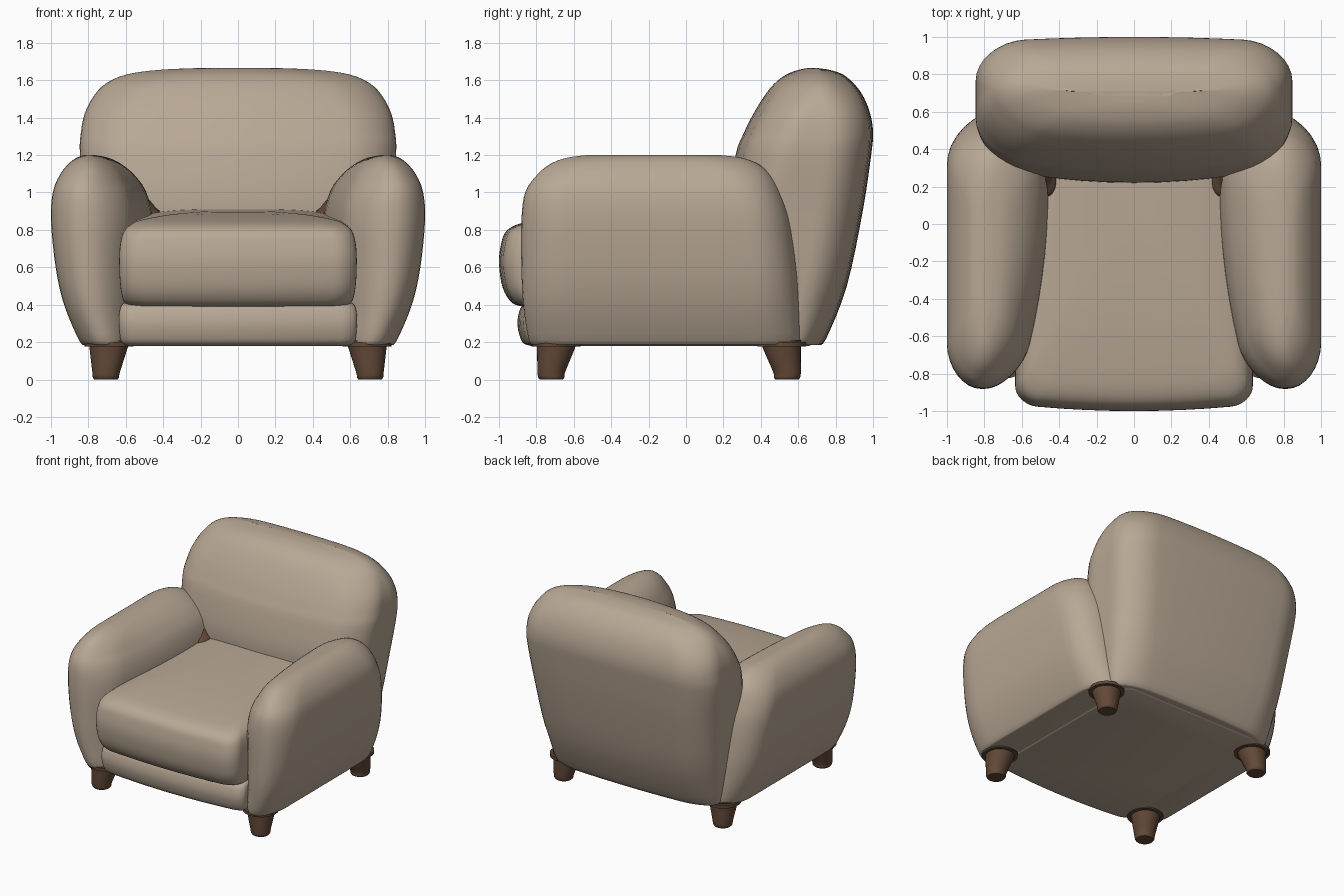
import bpy
import bmesh
from math import sin, cos, pi
from mathutils import Vector

cube = bpy.data.objects.get("Cube")
if cube:
    bpy.data.objects.remove(cube, do_unlink=True)


def material(name, rgb):
    mat = bpy.data.materials.new(name)
    mat.use_nodes = True
    mat.diffuse_color = (*rgb, 1)
    mat.node_tree.nodes["Principled BSDF"].inputs["Base Color"].default_value = (*rgb, 1)
    return mat


FABRIC = material("beige fabric", (0.48, 0.39, 0.30))
WOOD = material("dark brown wood", (0.12, 0.065, 0.038))


def spline_rows(rows, steps):
    """Smooth the list of section sizes with a Catmull-Rom curve."""
    out = []
    last = len(rows) - 1
    for i in range(last):
        a, b, c, d = (rows[min(max(j, 0), last)] for j in range(i - 1, i + 3))
        for s in range(steps):
            t = s / steps
            out.append([0.5 * (2 * q + (r - p) * t + (2 * p - 5 * q + 4 * r - e) * t ** 2
                               + (3 * q - p - 3 * r + e) * t ** 3)
                        for p, q, r, e in zip(a, b, c, d)])
    return out + [list(rows[-1])]


def rounded_ring(x0, x1, y0, y1, rx, ry, arc=9, edge=8):
    """Rounded rectangle with elliptical corners and divided straight edges."""
    rx, ry = min(rx, (x1 - x0) * 0.48), min(ry, (y1 - y0) * 0.48)
    corners = [(x1 - rx, y1 - ry), (x0 + rx, y1 - ry), (x0 + rx, y0 + ry), (x1 - rx, y0 + ry)]
    arcs = []
    for k, (cx, cy) in enumerate(corners):
        angles = [(k + i / (arc - 1)) * pi / 2 for i in range(arc)]
        arcs.append([Vector((cx + rx * cos(a), cy + ry * sin(a))) for a in angles])
    pts = []
    for k in range(4):
        pts += arcs[k]
        start, end = arcs[k][-1], arcs[(k + 1) % 4][0]
        pts += [start.lerp(end, i / edge) for i in range(1, edge)]
    return pts


def loft(name, mat, rows, rx, ry, warp=None, steps=4, mirror=False):
    """Stack rounded sections (z, x0, x1, y0, y1) into one closed body."""
    bm = bmesh.new()
    rings = []
    for z, x0, x1, y0, y1 in spline_rows(rows, steps):
        ring = []
        for p in rounded_ring(x0, x1, y0, y1, rx, ry):
            co = (p.x, p.y, z)
            if warp:
                co = warp(*co, x0, x1, y0, y1)
            ring.append(bm.verts.new(co))
        rings.append(ring)
    n = len(rings[0])
    for low, high in zip(rings, rings[1:]):
        for i in range(n):
            j = (i + 1) % n
            bm.faces.new((low[i], low[j], high[j], high[i]))
    bm.faces.new(rings[0][::-1])
    bm.faces.new(rings[-1])
    bmesh.ops.recalc_face_normals(bm, faces=bm.faces)
    mesh = bpy.data.meshes.new(name)
    bm.to_mesh(mesh)
    bm.free()
    mesh.materials.append(mat)
    obj = bpy.data.objects.new(name, mesh)
    bpy.context.collection.objects.link(obj)
    bpy.ops.object.select_all(action="DESELECT")
    obj.select_set(True)
    bpy.context.view_layer.objects.active = obj
    bpy.ops.object.shade_smooth_by_angle(angle=0.8)
    if mirror:
        obj.modifiers.new("mirror", "MIRROR")
    return obj


def centred(rows):
    return [(z, -h, h, y0, y1) for z, h, y0, y1 in rows]


def bulge(front, back=0.0):
    """Let the front and back faces swell towards the middle."""
    def warp(x, y, z, x0, x1, y0, y1):
        side = (2 * x - x0 - x1) / (x1 - x0)
        depth = (y - y0) / (y1 - y0)
        return x, y + side ** 2 * (front * (1 - depth) - back * depth), z
    return warp


# Arms: thicken inwards towards the back
def arm_taper(x, y, z, x0, x1, y0, y1):
    inner = (x1 - x) / (x1 - x0)
    ahead = max(0, 0.2 - y) / 1.05
    return x + min(0.16, 0.35 * (x1 - x0)) * inner * ahead ** 2, y, z


loft("arms", FABRIC, [
    (0.185, 0.50, 0.82, -0.81, 0.60), (0.21, 0.47, 0.85, -0.84, 0.62),
    (0.40, 0.46, 0.93, -0.87, 0.61), (0.60, 0.46, 0.975, -0.88, 0.595),
    (0.85, 0.455, 1.0, -0.88, 0.56), (1.00, 0.49, 0.99, -0.86, 0.51),
    (1.09, 0.55, 0.955, -0.80, 0.46), (1.15, 0.62, 0.91, -0.73, 0.39),
    (1.185, 0.69, 0.865, -0.64, 0.30), (1.20, 0.76, 0.82, -0.53, 0.18),
], rx=0.5, ry=0.24, warp=arm_taper, mirror=True)

# Leaning backrest
loft("backrest", FABRIC, centred([
    (0.185, 0.70, 0.40, 0.71), (0.22, 0.73, 0.38, 0.75), (0.50, 0.775, 0.30, 0.86),
    (0.90, 0.815, 0.22, 0.945), (1.20, 0.845, 0.265, 0.99), (1.32, 0.84, 0.31, 1.0),
    (1.42, 0.82, 0.36, 0.985), (1.51, 0.775, 0.415, 0.95), (1.58, 0.71, 0.47, 0.90),
    (1.63, 0.60, 0.535, 0.84), (1.655, 0.43, 0.60, 0.77), (1.665, 0.22, 0.65, 0.70),
]), rx=0.26, ry=0.24, warp=bulge(0.09, 0.03))

# Base rail below the cushion
loft("seat_base", FABRIC, centred([
    (0.18, 0.60, -0.83, 0.66), (0.20, 0.625, -0.875, 0.68), (0.28, 0.635, -0.90, 0.68),
    (0.35, 0.635, -0.895, 0.68), (0.40, 0.62, -0.87, 0.66), (0.42, 0.58, -0.80, 0.6),
]), rx=0.08, ry=0.05, warp=bulge(0.04))

# Crowned seat cushion, rising a little to the back
swell = bulge(0.035)


def cushion_warp(x, y, z, *size):
    x, y, z = swell(x, y, z, *size)
    return x, y, z + max(0, z - 0.6) * 0.11 * (y + 0.9)


loft("seat_cushion", FABRIC, centred([
    (0.39, 0.55, -0.87, 0.38), (0.41, 0.605, -0.93, 0.40), (0.49, 0.628, -0.98, 0.40),
    (0.62, 0.635, -1.0, 0.40), (0.72, 0.63, -0.99, 0.40), (0.79, 0.61, -0.965, 0.40),
    (0.83, 0.565, -0.90, 0.40), (0.85, 0.50, -0.78, 0.40), (0.868, 0.36, -0.55, 0.38),
    (0.876, 0.18, -0.28, 0.30),
]), rx=0.12, ry=0.10, warp=cushion_warp)

# Inner frame glimpsed in the gaps at the back of the seat
loft("inner_frame", WOOD, [
    (0.50, 0.40, 0.58, 0.14, 0.42), (0.85, 0.405, 0.58, 0.14, 0.42),
    (0.92, 0.44, 0.58, 0.19, 0.42), (0.98, 0.48, 0.58, 0.23, 0.42),
], rx=0.05, ry=0.08, mirror=True)


# Tapered legs with mounting plates
def leg_rows(foot_y, top_y):
    sections = [(0.0, 0.706, foot_y, 0.062), (0.012, 0.706, foot_y, 0.07),
                (0.04, 0.705, foot_y, 0.074), (0.17, 0.692, top_y, 0.102),
                (0.21, 0.69, top_y, 0.108)]
    return [(z, x - r, x + r, y - r, y + r) for z, x, y, r in sections]


for label, foot_y, top_y in (("front", -0.72, -0.695), ("rear", 0.54, 0.512)):
    loft(label + "_legs", WOOD, leg_rows(foot_y, top_y), rx=1, ry=1, steps=3, mirror=True)
    r = 0.13
    plate = [(z, 0.69 - r, 0.69 + r, top_y - r, top_y + r) for z in (0.176, 0.20)]
    loft(label + "_leg_plates", WOOD, plate, rx=1, ry=1, steps=1, mirror=True)
